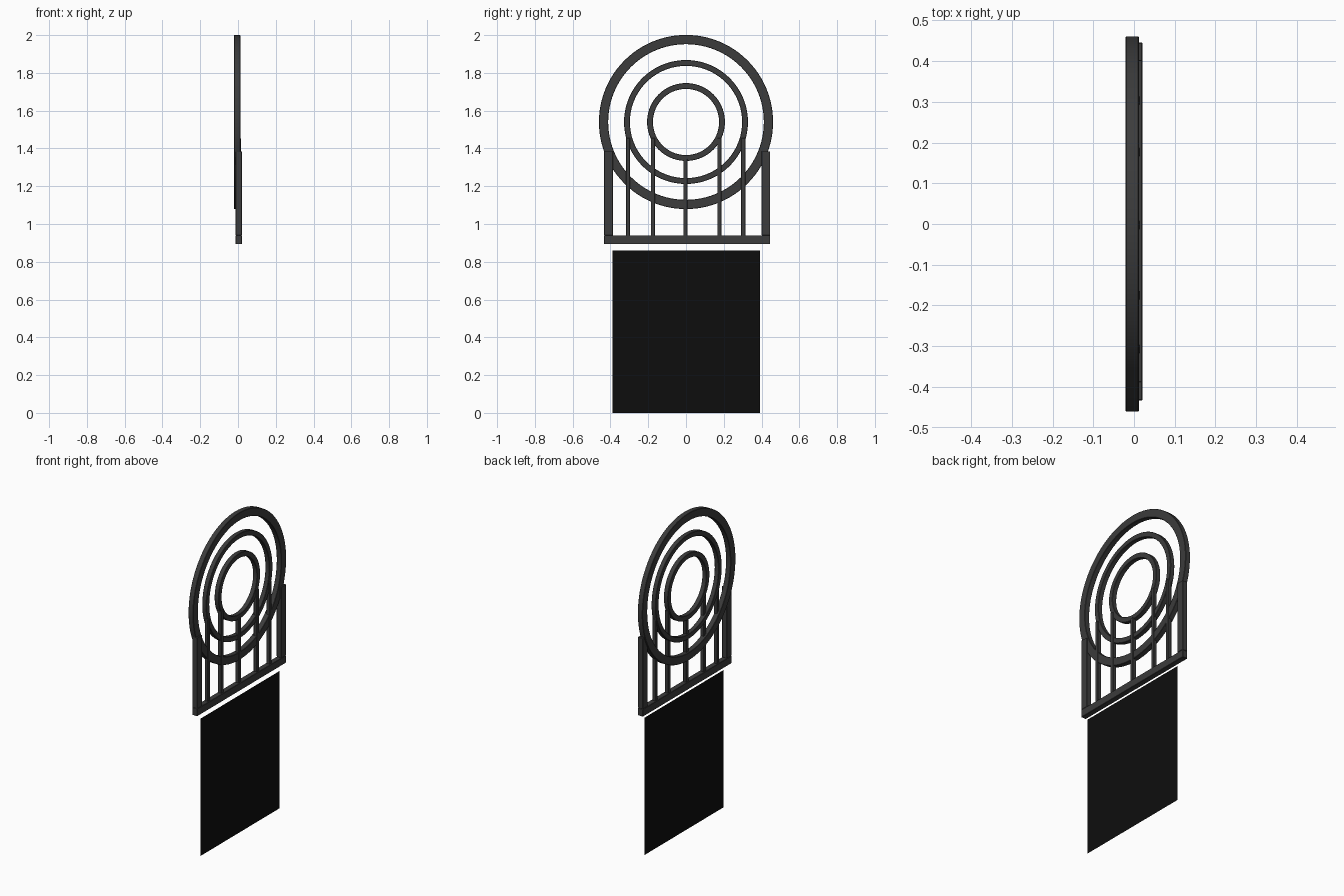
import bpy, math

cube = bpy.data.objects.get("Cube")
if cube:
    bpy.data.objects.remove(cube, do_unlink=True)


def material(name, value):
    m = bpy.data.materials.new(name)
    m.use_nodes = True
    color = (value, value, value, 1)
    m.diffuse_color = color
    m.node_tree.nodes["Principled BSDF"].inputs["Base Color"].default_value = color
    return m


IRON = material("dark iron", 0.045)
BLACK = material("black panel", 0.004)


def make(name, verts, faces, mat, bevel=0):
    mesh = bpy.data.meshes.new(name)
    mesh.from_pydata(verts, [], faces)
    mesh.materials.append(mat)
    ob = bpy.data.objects.new(name, mesh)
    bpy.context.collection.objects.link(ob)
    if bevel:
        mod = ob.modifiers.new("soft edges", "BEVEL")
        mod.width = bevel
        mod.segments = 1
    return ob


def box(name, x, y, z, bevel=0.002):
    verts = [(a, b, c) for a in x for b in y for c in z]
    faces = [(0, 1, 3, 2), (4, 6, 7, 5), (0, 4, 5, 1),
             (2, 3, 7, 6), (0, 2, 6, 4), (1, 5, 7, 3)]
    return make(name, verts, faces, IRON, bevel)


def ring(name, inner, outer, x0, x1, sides=96):
    # Rectangular section swept round the x axis
    section = [(x0, inner), (x0, outer), (x1, outer), (x1, inner)]
    verts, faces = [], []
    for i in range(sides):
        a = math.tau * i / sides
        verts += [(x, r * math.cos(a), 1.54 + r * math.sin(a)) for x, r in section]
        j = (i + 1) % sides
        for k in range(4):
            n = (k + 1) % 4
            faces.append((4 * i + k, 4 * i + n, 4 * j + n, 4 * j + k))
    ob = make(name, verts, faces, IRON, 0.002)
    bpy.ops.object.select_all(action="DESELECT")
    ob.select_set(True)
    bpy.context.view_layer.objects.active = ob
    bpy.ops.object.shade_smooth_by_angle(angle=math.radians(30))


# Concentric rings
ring("outer_ring", 0.412, 0.461, -0.021, 0.012)
ring("middle_ring", 0.297, 0.328, -0.019, 0.010)
ring("inner_ring", 0.175, 0.206, -0.019, 0.010)

# Frame: two posts and a sill
FRAME_X = (-0.013, 0.021)
box("right_post", FRAME_X, (-0.433, -0.386), (0.94, 1.385))
box("left_post", FRAME_X, (0.400, 0.446), (0.94, 1.385))
box("bottom_rail", FRAME_X, (-0.433, 0.446), (0.893, 0.94))

# Thin upright bars, the middle one ending at the inner ring
for i, (y, top) in enumerate([(-0.307, 1.455), (-0.175, 1.455), (-0.003, 1.345),
                              (0.177, 1.455), (0.303, 1.455)]):
    box(f"bar_{i + 1}", (-0.009, 0.015), (y - 0.011, y + 0.011), (0.93, top))

# Thin sheet below the frame
X = 0.013
make("lower_panel", [(X, -0.389, 0), (X, 0.391, 0), (X, 0.391, 0.86), (X, -0.389, 0.86)],
     [(0, 1, 2, 3)], BLACK)
